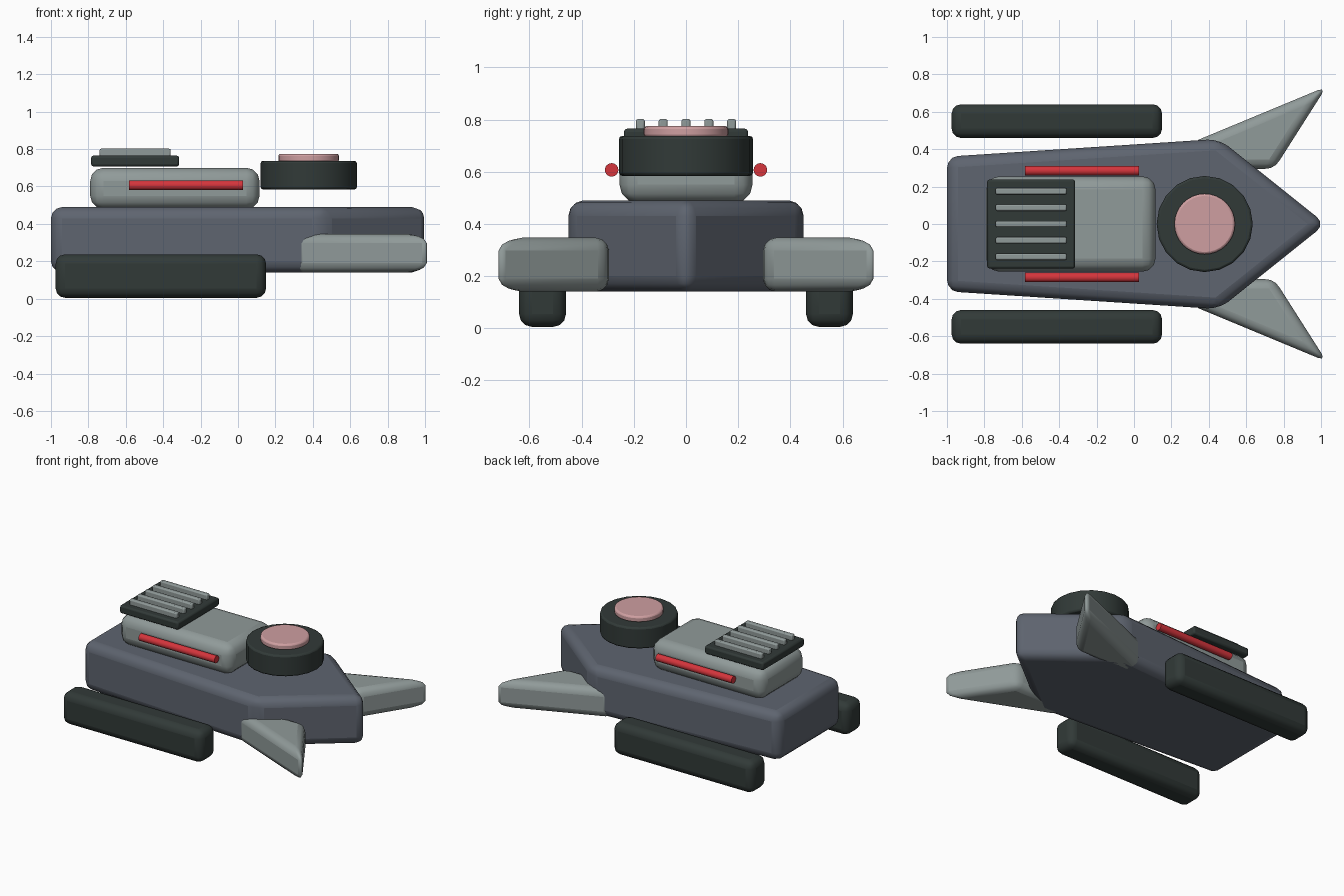
import bpy, bmesh, math

if "Cube" in bpy.data.objects:
    bpy.data.objects.remove(bpy.data.objects["Cube"])


def material(name, rgb):
    m = bpy.data.materials.new(name)
    m.diffuse_color = (*rgb, 1)
    m.use_nodes = True
    m.node_tree.nodes["Principled BSDF"].inputs["Base Color"].default_value = m.diffuse_color
    return m


SLATE = material("slate hull", (0.112, 0.128, 0.160))
GREY = material("pale grey", (0.28, 0.325, 0.32))
DARK = material("dark green grey", (0.031, 0.042, 0.039))
RED = material("red", (0.66, 0.035, 0.045))
PINK = material("pink", (0.62, 0.345, 0.355))


def finish(name, bm, mat, bevel, segments=3):
    bmesh.ops.recalc_face_normals(bm, faces=bm.faces)
    me = bpy.data.meshes.new(name)
    bm.to_mesh(me)
    bm.free()
    me.materials.append(mat)
    ob = bpy.data.objects.new(name, me)
    bpy.context.collection.objects.link(ob)
    if bevel:
        mod = ob.modifiers.new("rounding", "BEVEL")
        mod.width, mod.segments = bevel, segments
        mod.limit_method, mod.angle_limit = "ANGLE", math.radians(30)
    bpy.ops.object.select_all(action="DESELECT")
    ob.select_set(True)
    bpy.context.view_layer.objects.active = ob
    bpy.ops.object.shade_smooth_by_angle(angle=math.radians(30))
    return ob


def prism(name, outline, z0, z1, mat, bevel, segments=3):
    """Extrude a plan outline from z0 up to z1."""
    bm = bmesh.new()
    base = bm.faces.new([bm.verts.new((x, y, z0)) for x, y in outline])
    top = bmesh.ops.extrude_face_region(bm, geom=[base])["geom"]
    bmesh.ops.translate(bm, vec=(0, 0, z1 - z0),
                        verts=[v for v in top if isinstance(v, bmesh.types.BMVert)])
    return finish(name, bm, mat, bevel, segments)


def box(name, x0, x1, y0, y1, z0, z1, mat, bevel, segments=3):
    return prism(name, [(x0, y0), (x1, y0), (x1, y1), (x0, y1)], z0, z1, mat, bevel, segments)


def disc(name, x, r, z0, z1, sides, mat, bevel):
    pts = [(x + r * math.cos(2 * math.pi * i / sides), r * math.sin(2 * math.pi * i / sides))
           for i in range(sides)]
    return prism(name, pts, z0, z1, mat, bevel, 2)


# Pointed hull
prism("hull", [(-1, -0.36), (0.455, -0.455), (1.025, 0), (0.455, 0.455), (-1, 0.36)],
      0.14, 0.49, SLATE, 0.06)

# Cabin block on the hull
box("cabin", -0.79, 0.115, -0.255, 0.255, 0.48, 0.70, GREY, 0.07)

# Paired side parts
for side, s in (("right", -1), ("left", 1)):
    fin = [(0.30, 0.295), (0.30, 0.432), (1.03, 0.735), (0.75, 0.295)]
    prism(side + "_fin", [(x, s * y) for x, y in fin], 0.14, 0.347, GREY, 0.05)
    box(side + "_skid", -0.975, 0.15, s * 0.55 - 0.09, s * 0.55 + 0.09, 0.005, 0.237, DARK, 0.05)
    # Red tube along the cabin
    bm = bmesh.new()
    bmesh.ops.create_cone(bm, cap_ends=True, segments=16, radius1=0.026, radius2=0.026, depth=0.61)
    for v in bm.verts:
        x, y, z = v.co
        v.co = (z - 0.277, y + s * 0.285, x + 0.607)
    finish(side + "_tube", bm, RED, 0)

# Vent plate and slats
box("vent_plate", -0.785, -0.315, -0.238, 0.238, 0.707, 0.765, DARK, 0.012, 2)
for i in range(5):
    y = (i - 2) * 0.0875
    box(f"vent_slat_{i + 1}", -0.74, -0.36, y - 0.017, y + 0.017, 0.755, 0.802, GREY, 0.008, 2)

# Round turret with lens
disc("turret", 0.378, 0.257, 0.584, 0.737, 20, DARK, 0.012)
disc("lens", 0.378, 0.162, 0.73, 0.775, 32, PINK, 0.012)
